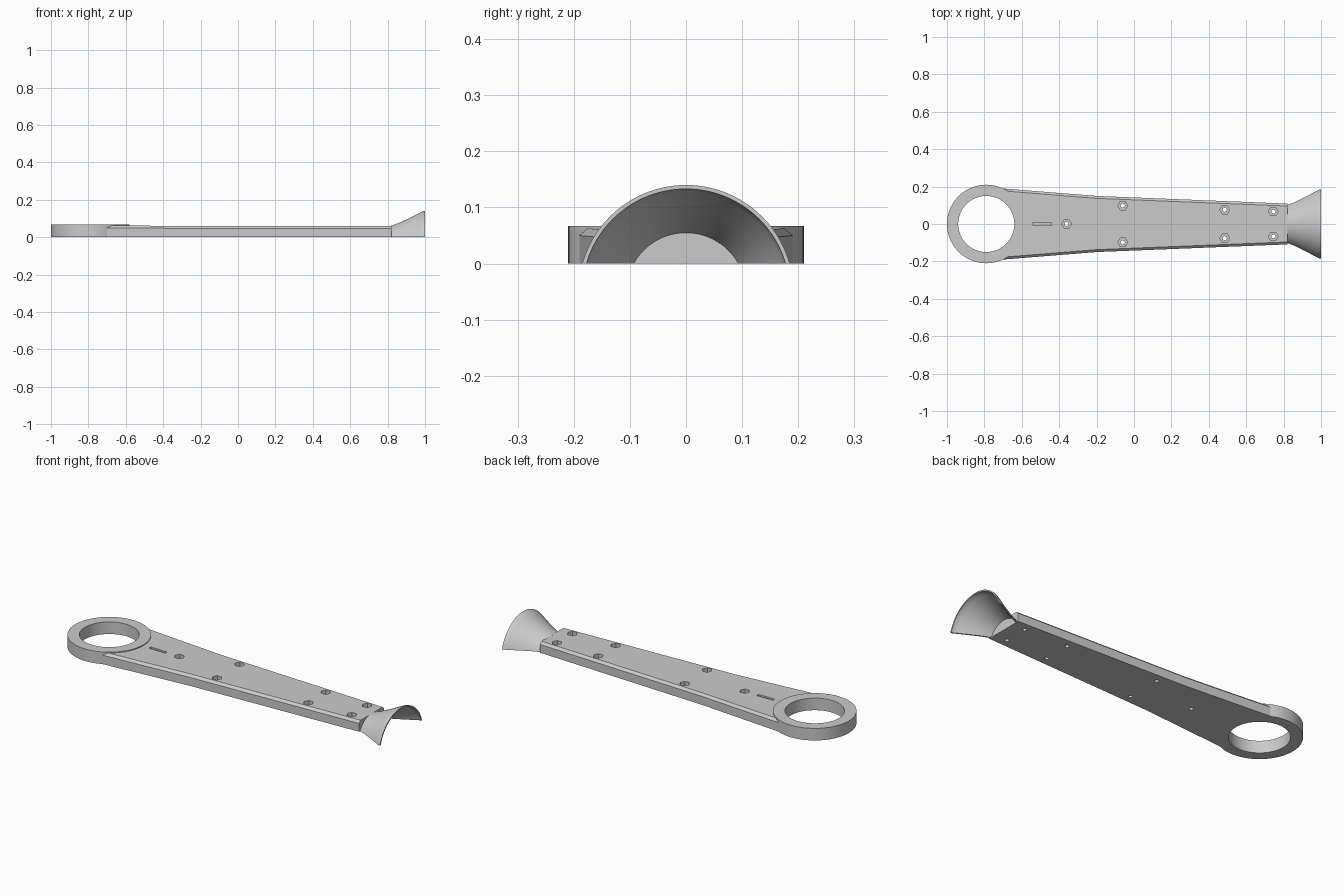
import bpy
import bmesh
from math import asin, cos, sin, pi, radians

cube = bpy.data.objects.get("Cube")
if cube:
    bpy.data.objects.remove(cube, do_unlink=True)

grey = bpy.data.materials.new("plain grey")
grey.use_nodes = True
grey.diffuse_color = (0.6, 0.6, 0.6, 1)
grey.node_tree.nodes["Principled BSDF"].inputs["Base Color"].default_value = (0.6, 0.6, 0.6, 1)


def make(name, verts, faces):
    """Mesh object with consistent outward normals."""
    mesh = bpy.data.meshes.new(name)
    bm = bmesh.new()
    vs = [bm.verts.new(v) for v in verts]
    for f in faces:
        bm.faces.new([vs[i] for i in f])
    bmesh.ops.recalc_face_normals(bm, faces=bm.faces)
    bm.to_mesh(mesh)
    bm.free()
    obj = bpy.data.objects.new(name, mesh)
    bpy.context.collection.objects.link(obj)
    mesh.materials.append(grey)
    return obj


def loft(name, loops, closed=False):
    """Skin equal loops of points, capping both ends unless closed."""
    n, m = len(loops[0]), len(loops)
    faces = []
    for i in range(m if closed else m - 1):
        k = (i + 1) % m
        faces += [(i * n + j, i * n + (j + 1) % n, k * n + (j + 1) % n, k * n + j)
                  for j in range(n)]
    if not closed:
        faces += [list(range(n)), list(range((m - 1) * n, m * n))]
    return make(name, [p for loop in loops for p in loop], faces)


def prism(name, x, y, r, z0, z1, sides):
    loops = [[(x + r * cos(2 * pi * i / sides), y + r * sin(2 * pi * i / sides), z)
              for i in range(sides)] for z in (z0, z1)]
    return loft(name, loops)


def cut(target, cutter):
    cutter.hide_render = True
    mod = target.modifiers.new("cut", 'BOOLEAN')
    mod.operation = 'DIFFERENCE'
    mod.solver = 'EXACT'
    mod.object = cutter
    activate(target)
    bpy.ops.object.modifier_apply(modifier=mod.name)
    bpy.data.objects.remove(cutter, do_unlink=True)


def activate(obj):
    bpy.ops.object.select_all(action='DESELECT')
    obj.select_set(True)
    bpy.context.view_layer.objects.active = obj


# Ring at the wide end
RING_X = -0.79
ring_section = [(0.15, 0), (0.21, 0), (0.21, 0.067), (0.15, 0.067)]
ring = loft("end_ring", [[(RING_X + r * cos(a), r * sin(a), z) for r, z in ring_section]
                         for a in (2 * pi * i / 96 for i in range(96))], closed=True)

# Tapered arm with chamfered upper edges
stations = [(-0.70, 0.19, 0.063), (-0.45, 0.17, 0.061), (-0.2, 0.15, 0.06), (0.82, 0.109, 0.059)]
loops = []
for x, w, top in stations:
    side = [(w, 0), (w, top - 0.013), (w - 0.013, top)]
    loops.append([(x, y, z) for y, z in side] + [(x, -y, z) for y, z in reversed(side)])
arm = loft("arm", loops)
cut(arm, prism("ring_clearance", RING_X, 0, 0.208, -0.1, 0.2, 96))

# Hexagonal pockets with small through holes
holes = [(-0.36, 0)] + [(x, s * y) for x, y in ((-0.06, 0.098), (0.485, 0.076), (0.745, 0.067))
                        for s in (1, -1)]
for x, y in holes:
    cut(arm, prism("pocket", x, y, 0.026, 0.03, 0.1, 6))
    cut(arm, prism("bolt_hole", x, y, 0.011, -0.1, 0.1, 16))

# Shallow slot behind the ring
slot = [(-0.54, -0.008), (-0.44, -0.008), (-0.44, 0.008), (-0.54, 0.008)]
cut(arm, loft("slot", [[(x, y, z) for x, y in slot] for z in (0.045, 0.1)]))

# Half-funnel flare: thin shell turned about an axis below the base
AXIS_Z = -0.052
outer = [(0.815, 0.112), (0.86, 0.128), (0.92, 0.156), (0.975, 0.184), (0.99, 0.191), (1.0, 0.192)]
section = outer + [(x, r - 0.007) for x, r in reversed(outer)]
STEPS = 40
loops = []
for i in range(STEPS + 1):
    loop = []
    for x, r in section:
        start = asin(-AXIS_Z / r)
        a = start + (pi - 2 * start) * i / STEPS
        loop.append((x, r * cos(a), AXIS_Z + r * sin(a)))
    loops.append(loop)
flare = loft("flared_end", loops)

for obj in (ring, arm, flare):
    activate(obj)
    bpy.ops.object.shade_smooth_by_angle(angle=radians(25))
